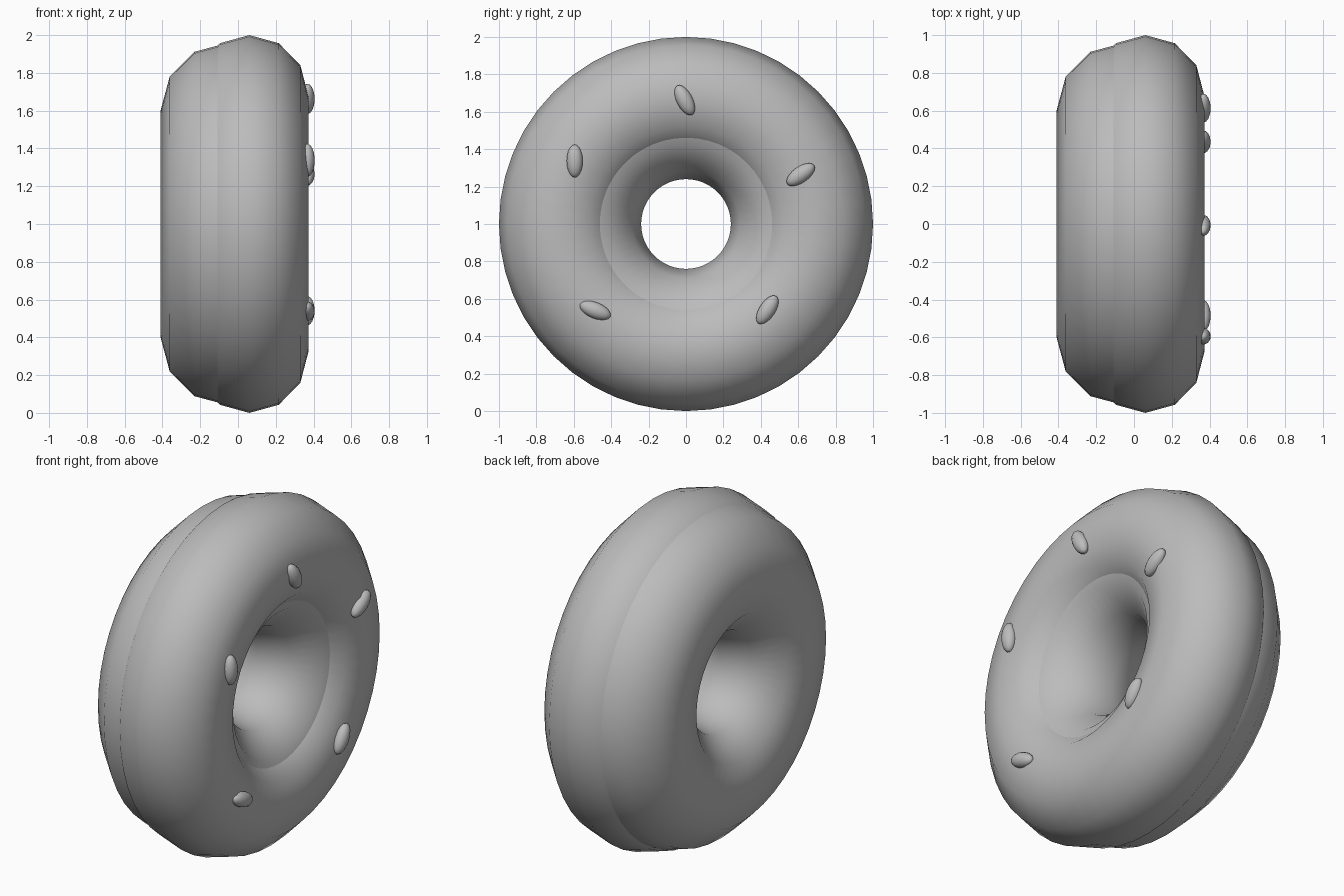
import bpy, math

if "Cube" in bpy.data.objects:
    bpy.data.objects.remove(bpy.data.objects["Cube"])

grey = bpy.data.materials.new("plain_grey")
grey.diffuse_color = (0.5, 0.5, 0.5, 1)
grey.use_nodes = True
grey.node_tree.nodes["Principled BSDF"].inputs["Base Color"].default_value = grey.diffuse_color


def finish(name):
    ob = bpy.context.object
    ob.name = name
    ob.data.materials.append(grey)
    bpy.ops.object.shade_smooth()
    return ob


def ring(name, x, major, minor, x_scale=1.0):
    # torus standing upright with its axis along x
    bpy.ops.mesh.primitive_torus_add(
        major_segments=48, minor_segments=12, major_radius=major,
        minor_radius=minor, location=(x, 0, 1), rotation=(0, math.pi / 2, 0))
    ob = finish(name)
    ob.scale.z = x_scale
    return ob


# dough and the icing ring sunk into its right side
ring("dough", -0.05, 0.60, 0.36)
ring("icing", 0.06, 0.68, 0.32, 0.975)

# sprinkles: y, z, angle in the y-z plane
sprinkles = [(-0.007, 1.662, -63), (0.613, 1.264, 35), (0.435, 0.541, 57),
             (-0.485, 0.538, -22), (-0.595, 1.337, 90)]
for i, (y, z, deg) in enumerate(sprinkles):
    bpy.ops.mesh.primitive_uv_sphere_add(
        segments=16, ring_count=10, radius=1, location=(0.367, y, z),
        rotation=(math.radians(deg), 0, 0))
    ob = finish(f"sprinkle_{i + 1}")
    ob.scale = (0.039, 0.088, 0.043)
